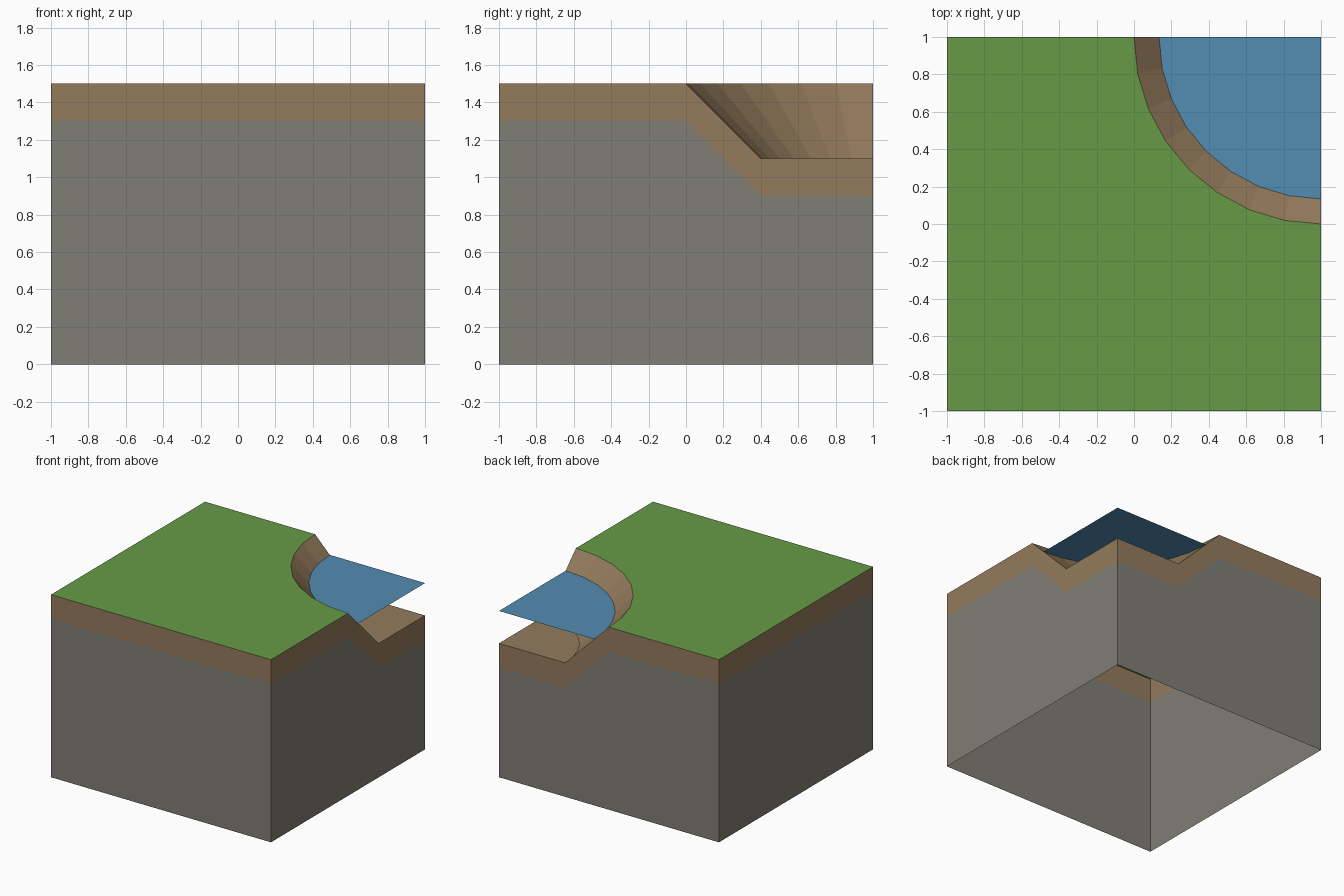
import bpy, math

if "Cube" in bpy.data.objects:
    bpy.data.objects.remove(bpy.data.objects["Cube"])

TOP, BED, BAND = 1.5, 1.1, 0.2      # grass height, river bed height, soil depth
WATER_DROP = 0.134                  # water level below the grass
SEG = 8                             # sides of the quarter-round bank


def material(name, rgb):
    m = bpy.data.materials.new(name)
    m.diffuse_color = (*rgb, 1)
    m.use_nodes = True
    m.node_tree.nodes["Principled BSDF"].inputs["Base Color"].default_value = m.diffuse_color
    return m


GRASS = material("grass green", (0.136, 0.323, 0.061))
SOIL = material("soil brown", (0.296, 0.198, 0.107))
STONE = material("stone grey", (0.216, 0.209, 0.178))
WATER = material("water blue", (0.087, 0.262, 0.445))


def part(name, faces, mat):
    """Object from a list of faces, each a list of points."""
    verts, index, polys = [], {}, []
    for face in faces:
        poly = []
        for p in face:
            key = tuple(round(c, 5) for c in p)
            if key not in index:
                index[key] = len(verts)
                verts.append(key)
            poly.append(index[key])
        polys.append(poly)
    me = bpy.data.meshes.new(name)
    me.from_pydata(verts, [], polys)
    me.materials.append(mat)
    ob = bpy.data.objects.new(name, me)
    bpy.context.collection.objects.link(ob)
    return ob


def arc(r, z):
    """Quarter circle round the back right corner, from right wall to back wall."""
    steps = [math.pi / 2 * i / SEG for i in range(SEG + 1)]
    return [(1 - r * math.sin(t), 1 - r * math.cos(t), z) for t in steps]


def sector(r, z):
    return [(1, 1, z)] + arc(r, z)[::-1]


# Grass top with the rounded corner cut away
rim = arc(1.0, TOP)
part("grass_top", [[(-1, 1, TOP), (-1, -1, TOP), (1, -1, TOP)] + rim], GRASS)

# Sloping bank and flat river bed
foot = arc(0.6, BED)
part("river_bank", [[foot[i], foot[i + 1], rim[i + 1], rim[i]] for i in range(SEG)], SOIL)
part("river_bed", [sector(0.6, BED)], SOIL)

# Water sheet meeting the bank
part("water", [sector(1 - WATER_DROP, TOP - WATER_DROP)], WATER)

# Outer walls: soil band follows the surface, stone below, open underneath
path = [(-1, 1, TOP), (-1, -1, TOP), (1, -1, TOP), (1, 0, TOP), (1, 0.4, BED),
        (1, 1, BED), (0.4, 1, BED), (0, 1, TOP), (-1, 1, TOP)]
soil, stone = [], []
for (ax, ay, az), (bx, by, bz) in zip(path, path[1:]):
    soil.append([(ax, ay, az - BAND), (bx, by, bz - BAND), (bx, by, bz), (ax, ay, az)])
    stone.append([(ax, ay, 0), (bx, by, 0), (bx, by, bz - BAND), (ax, ay, az - BAND)])
part("soil_band", soil, SOIL)
part("stone_walls", stone, STONE)
